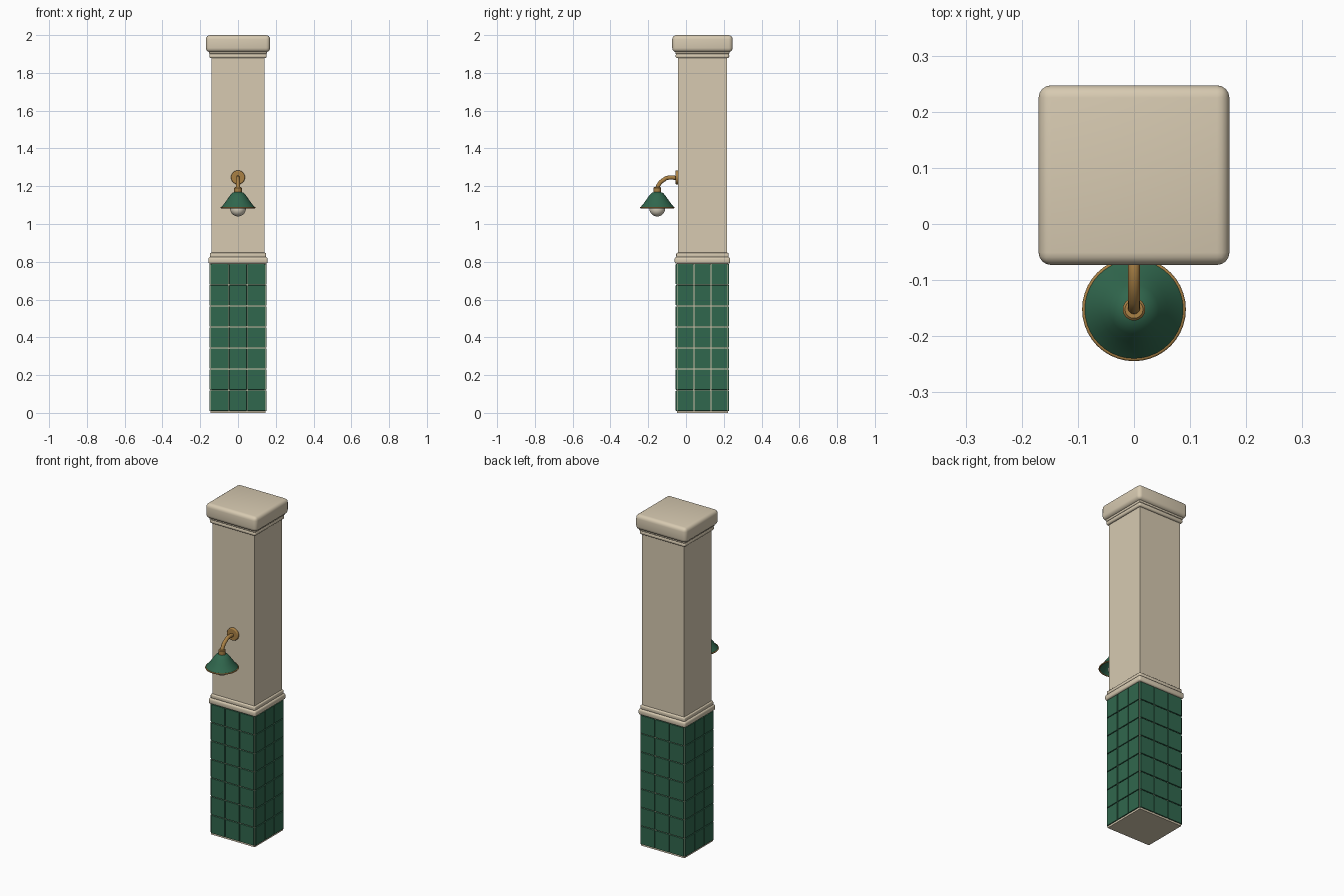
import bpy, bmesh, math
from mathutils import Vector

if "Cube" in bpy.data.objects:
    bpy.data.objects.remove(bpy.data.objects["Cube"])

CY = 0.087            # column centre in y
LAMP_Y = -0.152       # lamp axis


def material(name, rgb):
    m = bpy.data.materials.new(name)
    m.diffuse_color = (*rgb, 1)
    m.use_nodes = True
    m.node_tree.nodes["Principled BSDF"].inputs["Base Color"].default_value = m.diffuse_color
    return m


CREAM = material("cream_stone", (0.68, 0.59, 0.44))
GREEN = material("green_glaze", (0.03, 0.135, 0.075))
BRASS = material("brass", (0.40, 0.22, 0.06))
GLASS = material("bulb_glass", (0.75, 0.69, 0.56))


def finish(name, bm, mat, smooth=True):
    bmesh.ops.recalc_face_normals(bm, faces=bm.faces)
    me = bpy.data.meshes.new(name)
    bm.to_mesh(me)
    bm.free()
    ob = bpy.data.objects.new(name, me)
    bpy.context.collection.objects.link(ob)
    me.materials.append(mat)
    if smooth:
        bpy.ops.object.select_all(action='DESELECT')
        bpy.context.view_layer.objects.active = ob
        ob.select_set(True)
        bpy.ops.object.shade_smooth_by_angle(angle=math.radians(35))
    return ob


def add_box(bm, lo, hi):
    vs = bmesh.ops.create_cube(bm, size=1)["verts"]
    for v in vs:
        v.co = Vector([(lo[i] + hi[i]) / 2 + v.co[i] * (hi[i] - lo[i]) for i in range(3)])


def block(name, hx, hy, z0, z1, mat, bevel=0, seg=3):
    bm = bmesh.new()
    add_box(bm, (-hx, CY - hy, z0), (hx, CY + hy, z1))
    if bevel:
        bmesh.ops.bevel(bm, geom=bm.edges[:], offset=bevel, segments=seg,
                        profile=0.5, affect='EDGES')
    return finish(name, bm, mat)


def lathe(name, profile, mat, n=40):
    """Revolve (radius, z) points around the lamp axis."""
    bm = bmesh.new()
    vs = [bm.verts.new((r, LAMP_Y, z)) for r, z in profile]
    es = [bm.edges.new(p) for p in zip(vs, vs[1:])]
    bmesh.ops.spin(bm, geom=vs + es, cent=(0, LAMP_Y, 0), axis=(0, 0, 1),
                   angle=2 * math.pi, steps=n, use_duplicate=False)
    bmesh.ops.remove_doubles(bm, verts=bm.verts, dist=1e-5)
    return finish(name, bm, mat)


# Column body and mouldings
block("grout_core", 0.145, 0.135, 0, 0.795, CREAM)
block("shaft", 0.14, 0.13, 0.79, 1.92, CREAM)
block("dado_rail_lower", 0.157, 0.147, 0.79, 0.825, CREAM, 0.010)
block("dado_rail_upper", 0.149, 0.139, 0.822, 0.848, CREAM, 0.007)
block("neck_ring_lower", 0.152, 0.142, 1.878, 1.902, CREAM, 0.009)
block("neck_ring_upper", 0.153, 0.143, 1.90, 1.915, CREAM, 0.004)
block("cap", 0.17, 0.16, 1.91, 2.0, CREAM, 0.022, 4)

# Tiles on all four sides, 3 columns by 7 rows
bm = bmesh.new()
ROW, GAP, T0, T1 = 0.1115, 0.002, 0.005, 0.0065
for r in range(7):
    z0, z1 = 0.009 + r * ROW + GAP, 0.009 + (r + 1) * ROW - GAP
    for c in range(3):
        for s in (-1, 1):
            w = 0.29 / 3
            x0 = -0.145 + c * w
            y = sorted((CY + s * (0.135 - T0), CY + s * (0.135 + T1)))
            add_box(bm, (x0 + GAP, y[0], z0), (x0 + w - GAP, y[1], z1))
            w = 0.27 / 3
            y0 = CY - 0.135 + c * w
            x = sorted((s * (0.145 - T0), s * (0.145 + T1)))
            add_box(bm, (x[0], y0 + GAP, z0), (x[1], y0 + w - GAP, z1))
tiles = finish("wall_tiles", bm, GREEN, False)
bev = tiles.modifiers.new("soft_edges", 'BEVEL')
bev.width, bev.segments = 0.002, 2

# Wall plate of the lamp
bpy.ops.mesh.primitive_cylinder_add(vertices=32, radius=0.037, depth=0.02,
                                    location=(0, -0.046, 1.247),
                                    rotation=(math.pi / 2, 0, 0))
plate = bpy.context.object
plate.name = "lamp_wall_plate"
plate.data.materials.append(BRASS)
pb = plate.modifiers.new("rounded", 'BEVEL')
pb.width, pb.segments = 0.005, 3
bpy.ops.object.shade_smooth_by_angle(angle=math.radians(35))

# Curved arm
cu = bpy.data.curves.new("lamp_arm", 'CURVE')
cu.dimensions = '3D'
cu.bevel_depth, cu.bevel_resolution, cu.use_fill_caps = 0.011, 4, True
path = [(-0.045, 1.242), (-0.075, 1.247), (-0.103, 1.244), (-0.135, 1.222),
        (-0.149, 1.2), (LAMP_Y, 1.18)]
sp = cu.splines.new('POLY')
sp.points.add(len(path) - 1)
for p, (y, z) in zip(sp.points, path):
    p.co = (0, y, z, 1)
arm = bpy.data.objects.new("lamp_arm", cu)
bpy.context.collection.objects.link(arm)
cu.materials.append(BRASS)

# Socket, shade, rim and bulb
lathe("lamp_socket", [(0, 1.195), (0.016, 1.195), (0.02, 1.191), (0.02, 1.16),
                      (0, 1.16)], BRASS)
outer = [(0.018, 1.169), (0.030, 1.165), (0.044, 1.149), (0.059, 1.127),
         (0.073, 1.108), (0.083, 1.096), (0.090, 1.088)]
inner = [(r - 0.004, z - 0.003) for r, z in reversed(outer)]
lathe("lamp_shade", outer + inner + outer[:1], GREEN)
bpy.ops.mesh.primitive_torus_add(major_radius=0.0885, minor_radius=0.004,
                                 major_segments=40, minor_segments=8,
                                 location=(0, LAMP_Y, 1.087))
rim = bpy.context.object
rim.name = "lamp_shade_rim"
rim.data.materials.append(BRASS)
bpy.ops.object.shade_smooth()
bpy.ops.mesh.primitive_uv_sphere_add(segments=28, ring_count=16, radius=0.042,
                                     location=(0, LAMP_Y, 1.082))
bulb = bpy.context.object
bulb.name = "lamp_bulb"
bulb.data.materials.append(GLASS)
bpy.ops.object.shade_smooth()
